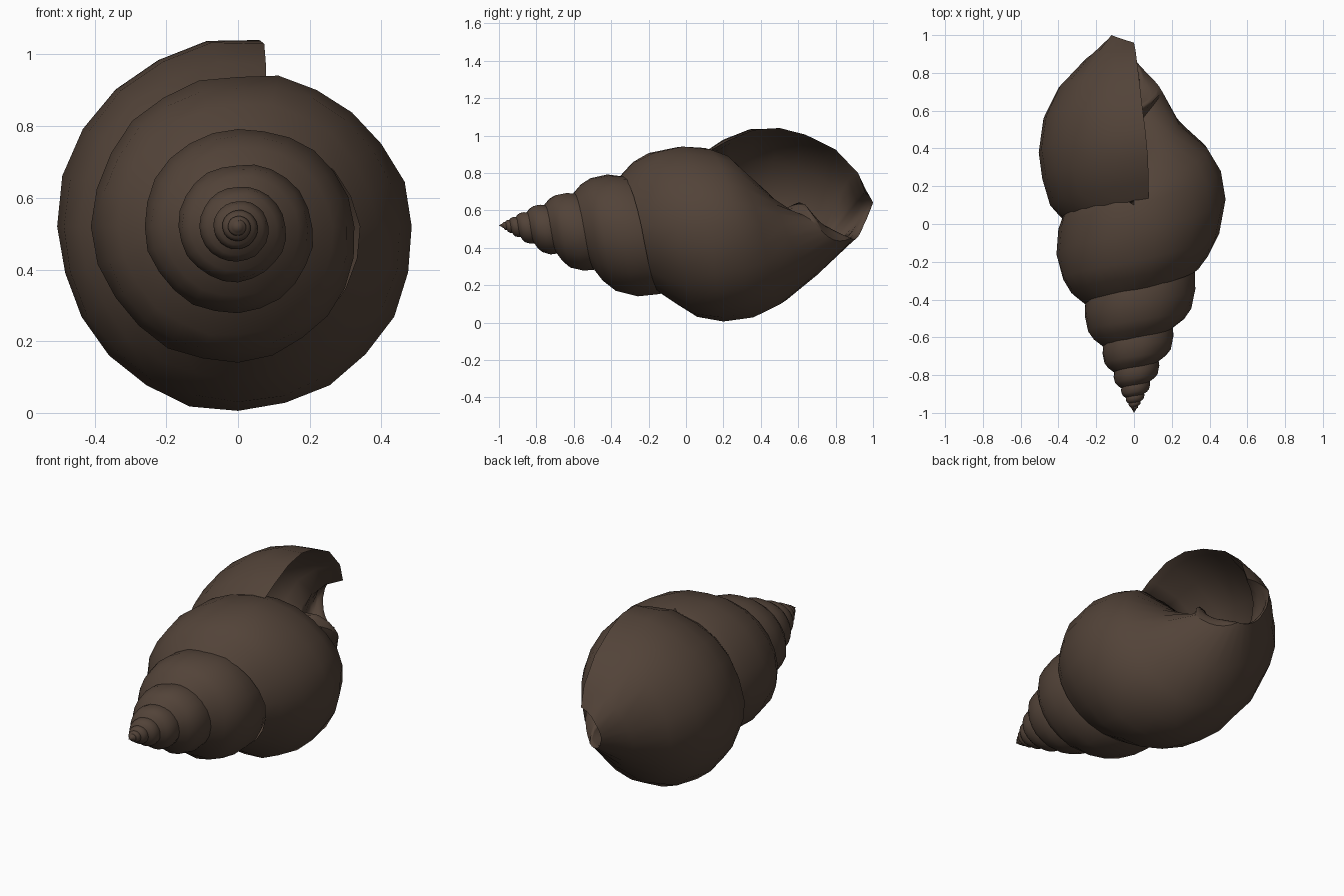
import bpy, bmesh, math, random
from mathutils import Vector

if "Cube" in bpy.data.objects:
    bpy.data.objects.remove(bpy.data.objects["Cube"])

random.seed(4)
STEPS, TURNS, AXIS_Z = 24, 8, 0.52

# Whorl profiles (y, radius) from suture to base, keyed by turns back from the aperture
KEYS = {
    0.0: [(.10, .39), (.22, .46), (.36, .52), (.50, .525), (.64, .49), (.80, .41), (.92, .28), (.96, .17)],
    .125: [(.07, .38), (.16, .45), (.30, .505), (.44, .515), (.60, .485), (.76, .41), (.91, .27), (1.0, .17)],
    .25: [(.03, .37), (.10, .44), (.24, .485), (.38, .50), (.56, .475), (.72, .40), (.86, .26), (.95, .12)],
    .5: [(-.14, .36), (-.04, .43), (.06, .49), (.20, .52), (.36, .49), (.50, .42), (.68, .27), (.88, .07)],
    .75: [(-.24, .34), (-.17, .39), (-.05, .455), (.13, .49), (.28, .46), (.40, .39), (.52, .24), (.70, .15)],
    1.0: [(-.36, .25), (-.28, .34), (-.20, .39), (-.05, .42), (.10, .41), (.19, .38), (.38, .20), (.47, .04)],
}
N = 8


def profile(t):
    if t >= 1:
        s = .61 ** (t - 1)
        q = .64 ** (t - 1) * (1 + .12 * abs(math.sin(math.pi * t)))
        return [((y + 1) * s - 1, r * q) for y, r in KEYS[1.0]]
    ks = sorted(KEYS)
    a = max(k for k in ks if k <= t)
    b = min(k for k in ks if k > t)
    f = (t - a) / (b - a)
    return [(p[0] + (q[0] - p[0]) * f, p[1] + (q[1] - p[1]) * f) for p, q in zip(KEYS[a], KEYS[b])]


def section(t):
    pts = []
    for i, (y, r) in enumerate(profile(t)):
        ang = math.pi / 2 + 2 * math.pi * t
        ang -= .2 * (1 - i / (N - 1)) * max(0, 1 - t / .25)   # lip leans forward
        if 0 < i < N - 1:
            r *= 1 + random.uniform(-.012, .012)              # worn surface
        pts.append(Vector((r * math.cos(ang), y, AXIS_Z + r * math.sin(ang))))
    return pts


mat = bpy.data.materials.new("shell_brown")
mat.diffuse_color = (.085, .056, .04, 1)
mat.use_nodes = True
mat.node_tree.nodes["Principled BSDF"].inputs["Base Color"].default_value = mat.diffuse_color


def finish(bm, name):
    bmesh.ops.recalc_face_normals(bm, faces=bm.faces)
    me = bpy.data.meshes.new(name)
    bm.to_mesh(me)
    bm.free()
    ob = bpy.data.objects.new(name, me)
    bpy.context.collection.objects.link(ob)
    me.materials.append(mat)
    for p in me.polygons:
        p.use_smooth = True
    return ob


# Outer spiral skin
sections = [section(k / STEPS) for k in range(STEPS * TURNS + 1)]
bm = bmesh.new()
grid = [[bm.verts.new(p) for p in s] for s in sections]
for k in range(len(grid) - 1):
    for i in range(N - 1 if k < STEPS else N - 2):
        bm.faces.new((grid[k][i], grid[k][i + 1], grid[k + 1][i + 1], grid[k + 1][i]))
# Pointed apex
tip = bm.verts.new((0, -1, AXIS_Z))
for k in range(len(grid) - 1 - STEPS, len(grid) - 1):
    bm.faces.new((grid[k][0], grid[k + 1][0], tip))
bmesh.ops.delete(bm, geom=[v for v in bm.verts if not v.link_faces], context='VERTS')
finish(bm, "spiral_shell")

# Hollow aperture: rim follows the outer lip, the inner lip and the body wall
rim = sections[0] + [sections[k][N - 1] for k in range(1, STEPS)]
rim += [sections[STEPS][i] for i in (7, 6, 5, 4)]
centre = sum(rim, Vector()) / len(rim)
bm = bmesh.new()
rings = []
for u, s in ((0, 1), (.015, .95), (.07, .91), (.14, .86), (.21, .79), (.28, .7), (.35, .55)):
    a = 2 * math.pi * u
    ring = []
    for p in rim:
        q = centre + (p - centre) * s
        x, z = q.x, q.z - AXIS_Z
        ring.append(bm.verts.new((x * math.cos(a) - z * math.sin(a), q.y - .45 * u,
                                  AXIS_Z + x * math.sin(a) + z * math.cos(a))))
    rings.append(ring)
for r0, r1 in zip(rings, rings[1:]):
    for i in range(len(rim)):
        j = (i + 1) % len(rim)
        bm.faces.new((r0[i], r0[j], r1[j], r1[i]))
bmesh.ops.triangulate(bm, faces=[bm.faces.new(rings[-1])])
finish(bm, "aperture_inner_wall")
